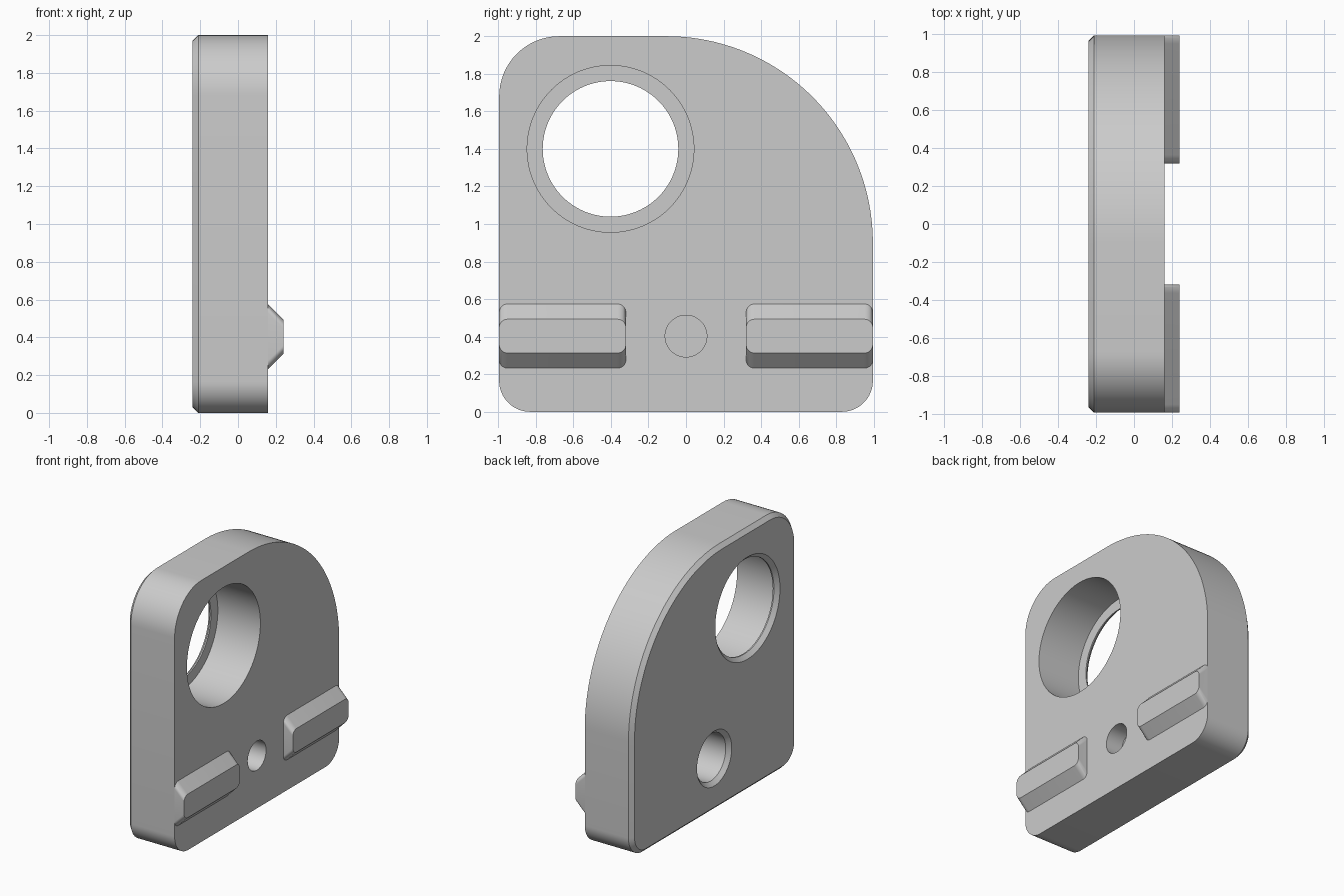
import bpy, bmesh
from math import pi, sin, cos

if "Cube" in bpy.data.objects:
    bpy.data.objects.remove(bpy.data.objects["Cube"], do_unlink=True)

BACK, FACE, TOP = -0.24, 0.16, 0.24   # x of plate back, plate face, rib tops
CHAMFER = 0.03
HALF = 0.995                          # half width along y

grey = bpy.data.materials.new("plain grey")
grey.use_nodes = True
grey.diffuse_color = (0.6, 0.6, 0.6, 1)
grey.node_tree.nodes["Principled BSDF"].inputs["Base Color"].default_value = (0.6, 0.6, 0.6, 1)


def rounded_outline(y0, y1, z0, z1, radii, inset=0.0, steps=16):
    """Rounded rectangle in the yz plane; radii start at low y, low z and go round."""
    points = []
    corners = [(y0, z0, 1, 1), (y1, z0, -1, 1), (y1, z1, -1, -1), (y0, z1, 1, -1)]
    for i, ((y, z, sy, sz), r) in enumerate(zip(corners, radii)):
        count = steps * 3 if r > 1 else steps
        for k in range(count + 1):
            a = pi + (i + k / count) * pi / 2
            points.append((y + sy * r + (r - inset) * cos(a),
                           z + sz * r + (r - inset) * sin(a)))
    return points


def circle(y, z, r, steps=96):
    return [(y + r * cos(2 * pi * k / steps), z + r * sin(2 * pi * k / steps))
            for k in range(steps)]


def loft(name, sections):
    """Closed solid through (x, outline) sections."""
    bm = bmesh.new()
    rings = [[bm.verts.new((x, y, z)) for y, z in outline] for x, outline in sections]
    for a, b in zip(rings, rings[1:]):
        for i in range(len(a)):
            j = (i + 1) % len(a)
            bm.faces.new((a[i], a[j], b[j], b[i]))
    bm.faces.new(rings[0])
    bm.faces.new(rings[-1])
    bmesh.ops.recalc_face_normals(bm, faces=bm.faces)
    mesh = bpy.data.meshes.new(name)
    bm.to_mesh(mesh)
    bm.free()
    mesh.materials.append(grey)
    obj = bpy.data.objects.new(name, mesh)
    bpy.context.collection.objects.link(obj)
    return obj


def activate(obj):
    bpy.ops.object.select_all(action="DESELECT")
    obj.select_set(True)
    bpy.context.view_layer.objects.active = obj


def cut(target, name, y, z, steps):
    """Remove a turned shape given as (x, radius) steps."""
    cutter = loft(name, [(x, circle(y, z, r)) for x, r in steps])
    cutter.hide_render = True
    mod = target.modifiers.new(name, "BOOLEAN")
    mod.operation, mod.solver, mod.object = "DIFFERENCE", "EXACT", cutter
    activate(target)
    bpy.ops.object.modifier_apply(modifier=mod.name)
    bpy.data.objects.remove(cutter, do_unlink=True)


# Plate with one large rounded shoulder and a chamfered back edge
plate_radii = (0.165, 0.165, 1.1, 0.32)
outer = rounded_outline(-HALF, HALF, 0, 2, plate_radii)
inner = rounded_outline(-HALF, HALF, 0, 2, plate_radii, CHAMFER)
plate = loft("plate", [(BACK, inner), (BACK + CHAMFER, outer), (FACE, outer)])


def chamfered_mouth(r):
    """Countersunk opening on the back, continued a little outside."""
    return [(BACK - 0.02, r + CHAMFER + 0.02), (BACK + CHAMFER, r)]


# Large through hole with a thin lip at the back
lip = BACK + 0.04
cut(plate, "large_hole", -0.402, 1.4,
    chamfered_mouth(0.361) + [(lip, 0.361), (lip, 0.444), (FACE + 0.05, 0.444)])

# Blind holes on both sides, separated by a thin wall
cut(plate, "face_hole", 0, 0.403, [(FACE - 0.14, 0.111), (FACE + 0.05, 0.111)])
cut(plate, "back_hole", 0, 0.403, chamfered_mouth(0.18) + [(BACK + 0.24, 0.18)])

# Two tapered locating ribs on the face
parts = [plate]
for side, y0, y1 in (("right", -HALF, -0.32), ("left", 0.32, HALF)):
    radii = (0.045,) * 4
    base = rounded_outline(y0, y1, 0.232, 0.574, radii, steps=8)
    crest = rounded_outline(y0, y1, 0.313, 0.493, radii, steps=8)
    parts.append(loft(side + "_rib", [(FACE - 0.002, base), (FACE, base), (TOP, crest)]))

for part in parts:
    activate(part)
    bpy.ops.object.shade_smooth_by_angle(angle=pi / 6)
